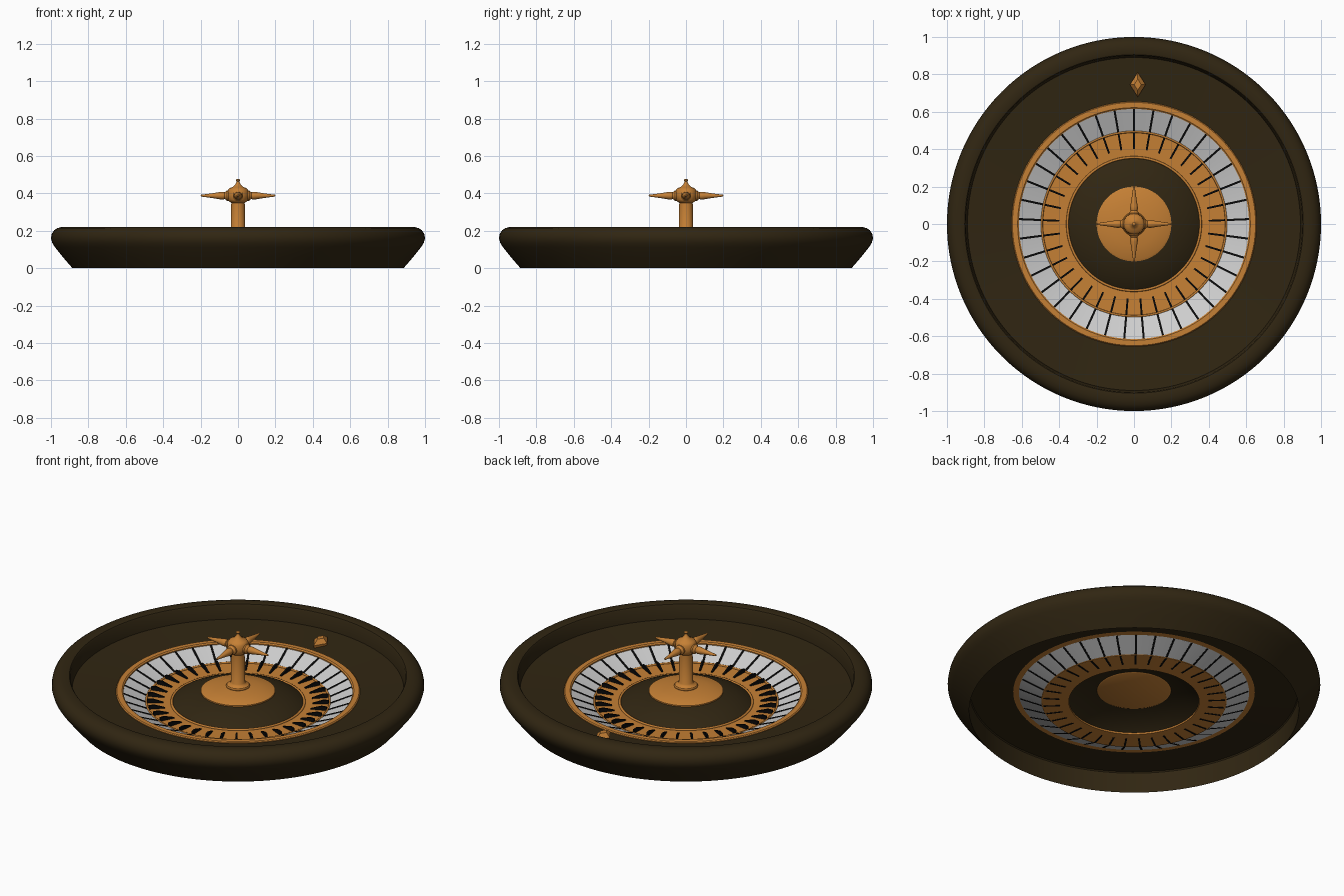
import bpy, bmesh, math
from mathutils import Matrix, Vector

if "Cube" in bpy.data.objects:
    bpy.data.objects.remove(bpy.data.objects["Cube"])


def material(name, rgb):
    m = bpy.data.materials.new(name)
    m.diffuse_color = (*rgb, 1)
    m.use_nodes = True
    m.node_tree.nodes["Principled BSDF"].inputs["Base Color"].default_value = m.diffuse_color
    return m


WOOD = material("dark_wood", (0.030, 0.019, 0.006))
BRASS = material("brass", (0.56, 0.215, 0.035))
WHITE = material("pale_grey", (0.62, 0.62, 0.62))
BLACK = material("black", (0.003, 0.003, 0.003))


def finish(name, bm, mat, angle=35, smooth=True):
    bmesh.ops.recalc_face_normals(bm, faces=bm.faces)
    me = bpy.data.meshes.new(name)
    bm.to_mesh(me)
    bm.free()
    ob = bpy.data.objects.new(name, me)
    bpy.context.collection.objects.link(ob)
    me.materials.append(mat)
    if smooth:
        bpy.ops.object.select_all(action='DESELECT')
        ob.select_set(True)
        bpy.context.view_layer.objects.active = ob
        bpy.ops.object.shade_smooth_by_angle(angle=math.radians(angle))
    return ob


def add_lathe(bm, profile, n, closed=False, matrix=Matrix()):
    """Revolve (radius, height) points about z."""
    rings = []
    for r, z in profile:
        if r < 1e-5:
            rings.append([bm.verts.new(matrix @ Vector((0, 0, z)))] * n)
        else:
            rings.append([bm.verts.new(matrix @ Vector((r * math.cos(2 * math.pi * i / n),
                                                        r * math.sin(2 * math.pi * i / n), z)))
                          for i in range(n)])
    count = len(rings)
    for k in range(count if closed else count - 1):
        a, b = rings[k], rings[(k + 1) % count]
        for i in range(n):
            j = (i + 1) % n
            quad = list(dict.fromkeys((a[i], a[j], b[j], b[i])))
            bm.faces.new(quad)


def lathe(name, profile, mat, n=128, closed=False, angle=35):
    bm = bmesh.new()
    add_lathe(bm, profile, n, closed)
    return finish(name, bm, mat, angle)


# Outer bowl: flared side, rounded rim, straight inner wall
lathe("bowl_rim", [(0.885, 0.0), (0.935, 0.058), (0.978, 0.112), (0.993, 0.135), (1.0, 0.16),
                   (0.996, 0.183), (0.984, 0.202), (0.967, 0.214), (0.945, 0.22), (0.915, 0.22),
                   (0.905, 0.217), (0.90, 0.21), (0.89, 0.135), (0.88, 0.13), (0.88, 0.127),
                   (0.885, 0.12)], WOOD, closed=True)

# Ball track between the bowl and the wheel
lathe("ball_track", [(0.89, 0.135), (0.80, 0.129), (0.64, 0.118),
                     (0.64, 0.112), (0.89, 0.127)], WOOD, closed=True)

# Brass ring around the wheel
lathe("outer_ring", [(0.655, 0.113), (0.655, 0.123), (0.65, 0.128), (0.622, 0.128),
                     (0.615, 0.122), (0.615, 0.110)], BRASS, closed=True)

# Sloped number band and flat pocket floor
lathe("number_band", [(0.618, 0.117), (0.49, 0.062), (0.49, 0.056), (0.618, 0.110)],
      WHITE, n=148, closed=True)
lathe("pocket_floor", [(0.495, 0.062), (0.35, 0.058), (0.35, 0.052), (0.495, 0.056)],
      BRASS, n=148, closed=True)


def bead(name, r, z, size):
    lathe(name, [(r + size * math.cos(a * math.pi / 4), z + size * math.sin(a * math.pi / 4))
                 for a in range(8)], BRASS, closed=True, angle=60)


bead("pocket_outer_bead", 0.493, 0.063, 0.006)
bead("pocket_inner_bead", 0.356, 0.060, 0.007)

# Repeating dividers: 37 around the wheel, each a bar with a sloped profile
COUNT = 37


def dividers(name, outline, width):
    bm = bmesh.new()
    for k in range(COUNT):
        rot = Matrix.Rotation(math.pi / 2 - k * 2 * math.pi / COUNT, 4, 'Z')
        sides = [[bm.verts.new(rot @ Vector((r, s * width / 2, z))) for r, z in outline]
                 for s in (-1, 1)]
        bm.faces.new(sides[0])
        bm.faces.new(sides[1][::-1])
        m = len(outline)
        for i in range(m):
            j = (i + 1) % m
            bm.faces.new((sides[0][i], sides[0][j], sides[1][j], sides[1][i]))
    return finish(name, bm, BLACK, smooth=False)


dividers("number_dividers", [(0.498, 0.058), (0.616, 0.108), (0.616, 0.119), (0.498, 0.069)], 0.011)
dividers("pocket_fins", [(0.40, 0.052), (0.488, 0.054), (0.488, 0.082), (0.46, 0.084),
                         (0.40, 0.064)], 0.010)

# Wooden cone at the centre of the wheel
lathe("wheel_cone", [(0.355, 0.058), (0.33, 0.075), (0.27, 0.102), (0.20, 0.122), (0.10, 0.135),
                     (0, 0.137)], WOOD)

# Brass base plate, post and turret
lathe("hub_plate", [(0, 0.118), (0.19, 0.118), (0.20, 0.123), (0.20, 0.130), (0.19, 0.135),
                    (0.12, 0.147), (0.065, 0.154), (0, 0.156)], BRASS, n=64)
lathe("post", [(0, 0.15), (0.062, 0.15), (0.064, 0.158), (0.06, 0.165), (0.045, 0.170),
               (0.038, 0.18), (0.036, 0.35), (0.046, 0.356), (0.055, 0.366), (0.058, 0.39),
               (0.055, 0.416), (0.046, 0.428), (0.03, 0.434), (0.018, 0.444), (0.010, 0.456),
               (0.007, 0.464), (0.010, 0.468), (0.011, 0.473), (0.007, 0.477), (0, 0.478)],
      BRASS, n=48, angle=40)

# Four tapered handle arms
bm = bmesh.new()
for k in range(4):
    mat = (Matrix.Translation((0, 0, 0.388)) @ Matrix.Rotation(k * math.pi / 2, 4, 'Z')
           @ Matrix.Rotation(math.pi / 2, 4, 'Y'))
    add_lathe(bm, [(0, 0.04), (0.028, 0.04), (0.028, 0.06), (0.022, 0.064), (0.018, 0.072),
                   (0.021, 0.082), (0.020, 0.095), (0.014, 0.13), (0.009, 0.165),
                   (0.006, 0.188), (0.005, 0.197), (0, 0.20)], 24, matrix=mat)
finish("handle_arms", bm, BRASS, 40)

# Diamond deflector on the ball track
bm = bmesh.new()
base = [(0.042, 0), (0, 0.066), (-0.042, 0), (0, -0.066)]
levels = [[bm.verts.new((0.02 + x * s, 0.745 + y * s, z)) for x, y in base]
          for s, z in ((0.9, 0.12), (1, 0.138), (0.45, 0.163))]
bm.faces.new(levels[0])
bm.faces.new(levels[2])
for a, b in zip(levels, levels[1:]):
    for i in range(4):
        j = (i + 1) % 4
        bm.faces.new((a[i], a[j], b[j], b[i]))
finish("diamond_deflector", bm, BRASS, smooth=False)
